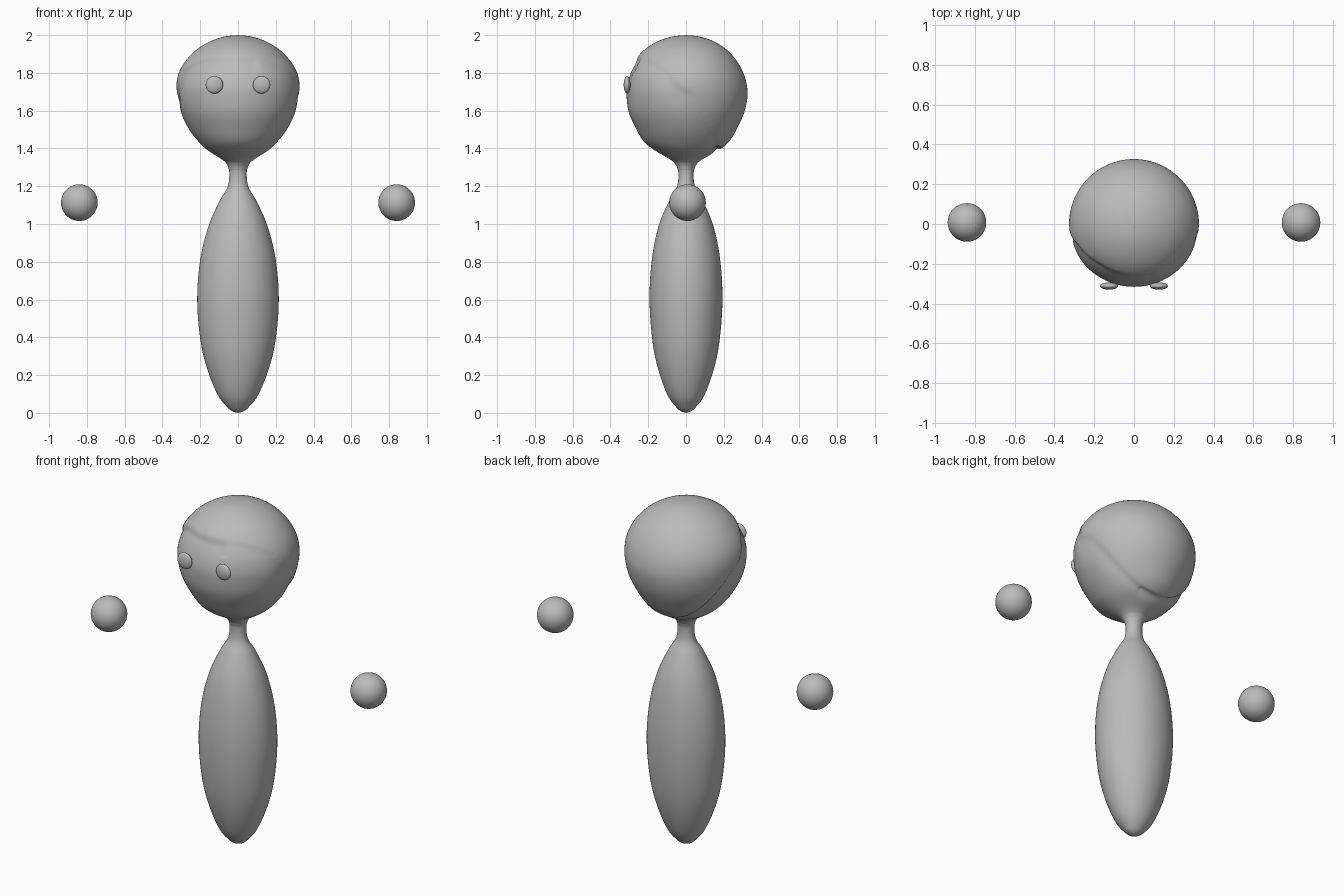
import bpy, bmesh, math
from mathutils import Vector

cube = bpy.data.objects.get("Cube")
if cube:
    bpy.data.objects.remove(cube)

grey = bpy.data.materials.new("plain_grey")
grey.use_nodes = True
COLOUR = (0.5, 0.5, 0.5, 1)
grey.diffuse_color = COLOUR
grey.node_tree.nodes["Principled BSDF"].inputs["Base Color"].default_value = COLOUR


def finish(bm, name):
    bmesh.ops.recalc_face_normals(bm, faces=bm.faces)
    for f in bm.faces:
        f.smooth = True
    mesh = bpy.data.meshes.new(name)
    bm.to_mesh(mesh)
    bm.free()
    mesh.materials.append(grey)
    ob = bpy.data.objects.new(name, mesh)
    bpy.context.collection.objects.link(ob)
    return ob


def ball(name, centre, size):
    bm = bmesh.new()
    bmesh.ops.create_uvsphere(bm, u_segments=40, v_segments=24, radius=1)
    for v in bm.verts:
        v.co = Vector(c + s * p for c, s, p in zip(centre, size, v.co))
    return finish(bm, name)


def spline(rows, steps):
    """Catmull-Rom through the rows."""
    pts = [Vector(r) for r in rows]
    pts = [pts[0]] + pts + [pts[-1]]
    out = []
    for a, b, c, d in zip(pts, pts[1:], pts[2:], pts[3:]):
        for i in range(steps):
            t = i / steps
            out.append(b + (c - a) * t / 2 + (2 * a - 5 * b + 4 * c - d) * t * t / 2
                       + (3 * b - a - 3 * c + d) * t ** 3 / 2)
    return out + [pts[-1]]


def loft(name, rows, steps, shape=None, sides=96):
    """Stack ellipses given as height, half width, front depth, back depth."""
    bm = bmesh.new()
    rings = []
    for z, w, front, back in spline(rows, steps):
        ring = []
        for i in range(sides):
            a = math.tau * i / sides
            s = math.sin(a)
            p = Vector((w * math.cos(a), s * (front if s < 0 else back), z))
            ring.append(bm.verts.new(shape(p) if shape else p))
        rings.append(ring)
    for lo, hi in zip(rings, rings[1:]):
        for i in range(sides):
            j = (i + 1) % sides
            bm.faces.new((lo[i], lo[j], hi[j], hi[i]))
    bmesh.ops.remove_doubles(bm, verts=bm.verts, dist=0.0002)
    return finish(bm, name)


def smoothstep(t):
    t = max(0, min(1, t))
    return t * t * (3 - 2 * t)


# Hairline: height of the crease for each depth
HAIRLINE = [(-0.34, 1.895), (-0.21, 1.895), (-0.1, 1.83), (-0.05, 1.755),
            (0.03, 1.715), (0.1, 1.62), (0.15, 1.5), (0.2, 1.35)]


def face_recess(p):
    for (y0, z0), (y1, z1) in zip(HAIRLINE, HAIRLINE[1:]):
        if y0 <= p.y < y1:
            line = z0 + (z1 - z0) * (p.y - y0) / (y1 - y0)
            break
    else:
        return p
    below = line - p.z
    depth = 0.012 if p.x < 0.1 else 0.006
    dent = depth * smoothstep(below / 0.04) * (1 - smoothstep((below - 0.04) / 0.16))
    centre = Vector((0, 0, 1.69))
    return p - (p - centre).normalized() * dent


# Tapered body with slim neck
body = [(0, 0, 0, 0), (0.008, 0.028, 0.025, 0.025), (0.03, 0.057, 0.052, 0.052),
        (0.095, 0.107, 0.098, 0.098), (0.23, 0.162, 0.147, 0.147),
        (0.385, 0.199, 0.178, 0.178), (0.6, 0.216, 0.193, 0.193),
        (0.81, 0.2, 0.181, 0.181), (0.99, 0.156, 0.145, 0.145),
        (1.125, 0.096, 0.088, 0.088), (1.2, 0.054, 0.047, 0.047),
        (1.285, 0.047, 0.042, 0.042), (1.33, 0.068, 0.066, 0.066)]
loft("body_and_neck", body, 5)

# Round head, drawn down into the neck
head = [(1.285, 0.047, 0.042, 0.042), (1.33, 0.07, 0.068, 0.068),
        (1.39, 0.16, 0.165, 0.172), (1.435, 0.208, 0.222, 0.227),
        (1.5, 0.258, 0.262, 0.267), (1.59, 0.304, 0.302, 0.308),
        (1.68, 0.324, 0.315, 0.326), (1.75, 0.325, 0.312, 0.319),
        (1.81, 0.309, 0.298, 0.299), (1.87, 0.272, 0.267, 0.264),
        (1.925, 0.217, 0.218, 0.213), (1.967, 0.147, 0.15, 0.147),
        (1.992, 0.073, 0.075, 0.073), (2, 0, 0, 0)]
loft("head", head, 8, face_recess)

# Eyes and floating hands
for side, x in (("left", 1), ("right", -1)):
    ball(side + "_eye", (x * 0.125, -0.312, 1.737), (0.046, 0.018, 0.046))
    ball(side + "_hand", (x * 0.84, 0.008, 1.113), (0.097, 0.097, 0.097))
